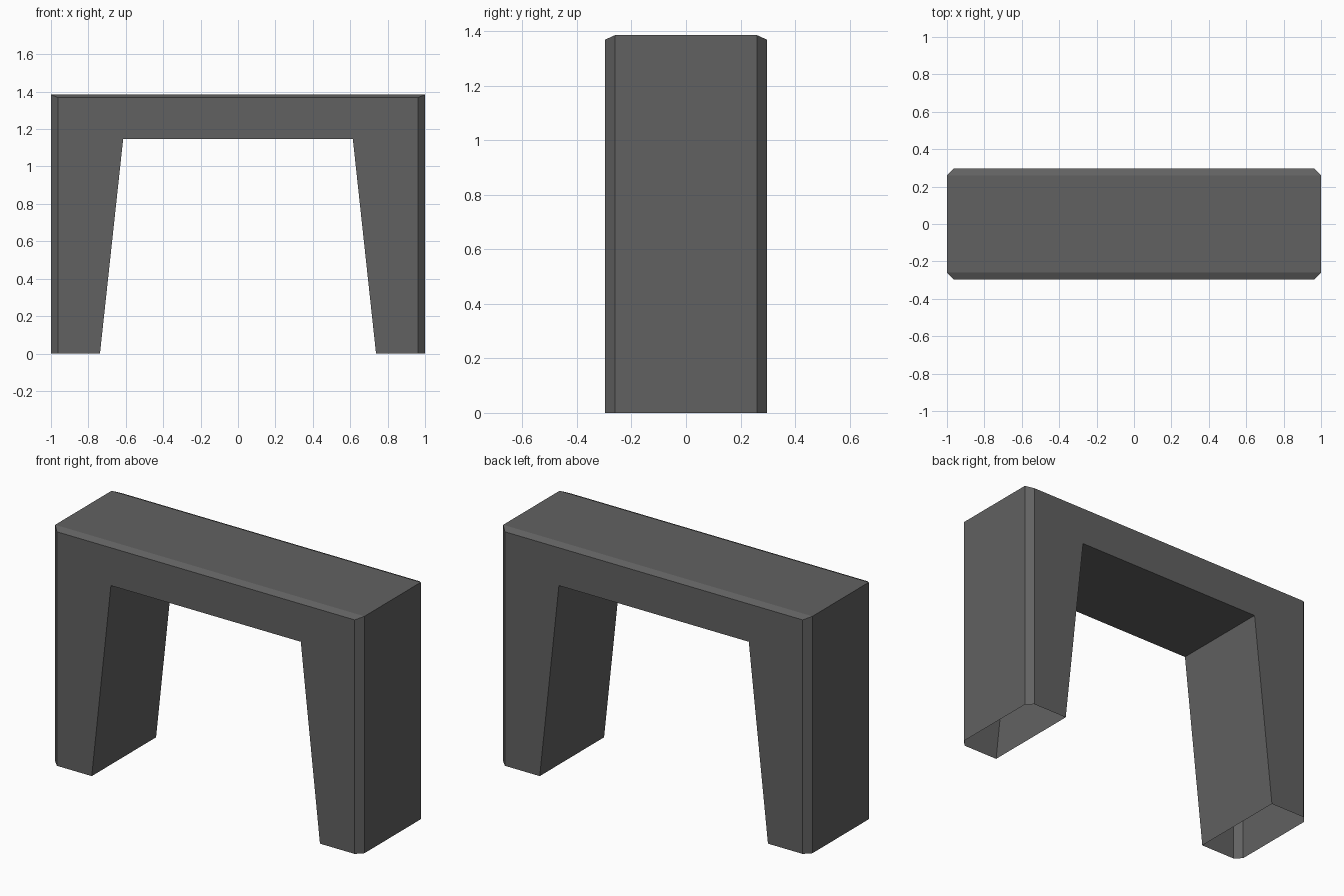
import bpy, bmesh, math

if "Cube" in bpy.data.objects:
    bpy.data.objects.remove(bpy.data.objects["Cube"])

# dimensions
HALF_X, HALF_Y, TOP = 1.0, 0.297, 1.385
CUT, TOP_DROP = 0.037, 0.017
OPEN_TOP, OPEN_X_TOP, OPEN_X_BASE = 1.147, 0.614, 0.738

grey = bpy.data.materials.new("dark grey")
grey.diffuse_color = (0.12, 0.12, 0.12, 1)
grey.use_nodes = True
grey.node_tree.nodes["Principled BSDF"].inputs["Base Color"].default_value = grey.diffuse_color


def ring(bm, y, half, top):
    """Arch outline in the xz plane at depth y."""
    right = [(half, top), (half, 0), (OPEN_X_BASE, 0), (OPEN_X_TOP, OPEN_TOP)]
    outline = right + [(-x, z) for x, z in reversed(right)]
    return [bm.verts.new((x, y, z)) for x, z in outline]


# arch body: outlines lofted front to back, smaller at both ends for the chamfers
bm = bmesh.new()
inner_y = HALF_Y - CUT
end = (HALF_X - CUT, TOP - TOP_DROP)
rings = [ring(bm, -HALF_Y, *end), ring(bm, -inner_y, HALF_X, TOP),
         ring(bm, inner_y, HALF_X, TOP), ring(bm, HALF_Y, *end)]
for a, b in zip(rings, rings[1:]):
    for i in range(8):
        j = (i + 1) % 8
        bm.faces.new((a[i], a[j], b[j], b[i]))
bm.faces.new(rings[0])
bm.faces.new(rings[-1])
bmesh.ops.recalc_face_normals(bm, faces=bm.faces[:])

# legs are open underneath
feet = [f for f in bm.faces if all(v.co.z < 0.001 for v in f.verts)]
bmesh.ops.delete(bm, geom=feet, context='FACES')

# merge the flat strips of the opening walls
bmesh.ops.dissolve_limit(bm, angle_limit=math.radians(1),
                         verts=bm.verts[:], edges=bm.edges[:])

mesh = bpy.data.meshes.new("arch")
bm.to_mesh(mesh)
bm.free()
mesh.materials.append(grey)
bpy.context.collection.objects.link(bpy.data.objects.new("arch", mesh))
